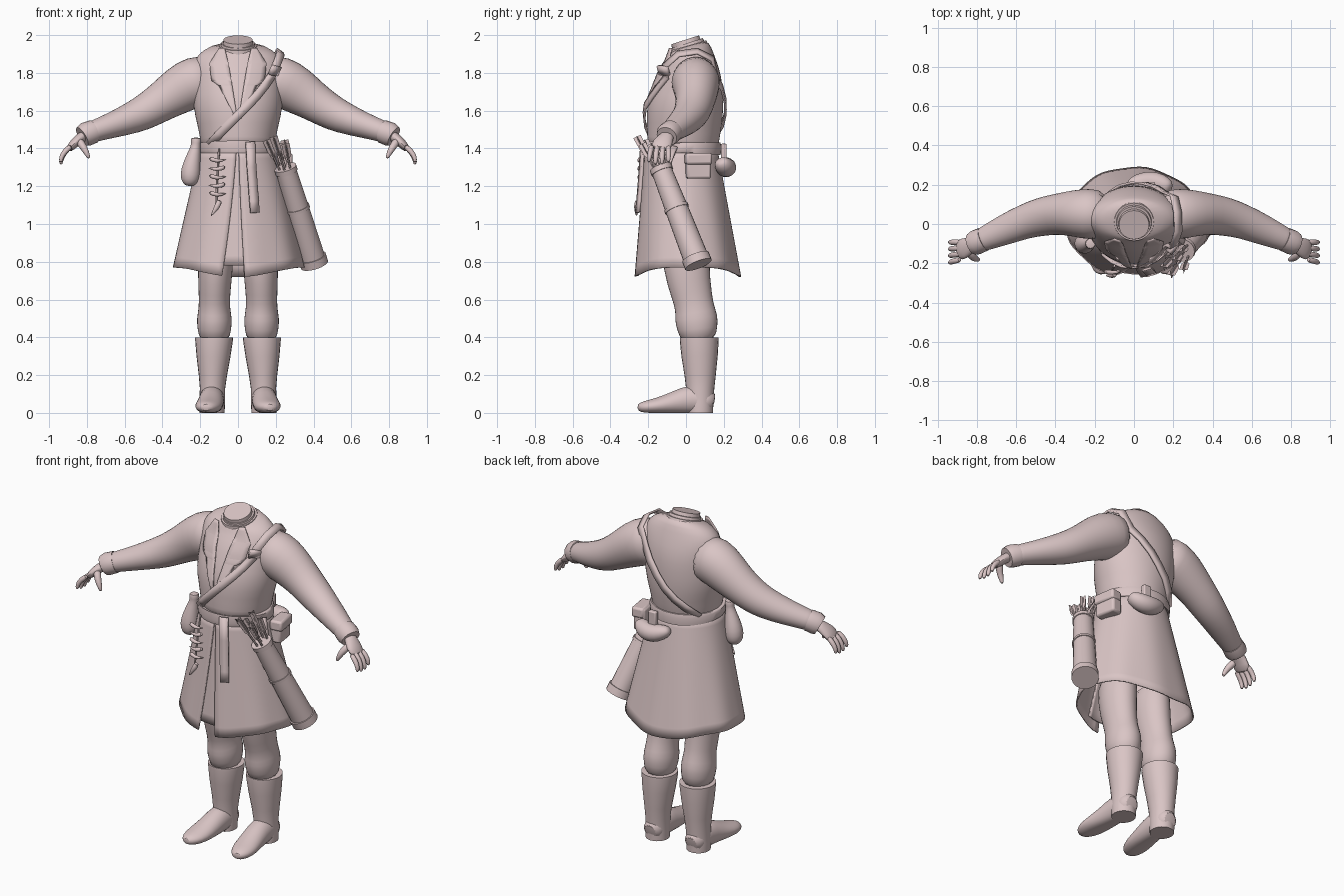
import bpy, bmesh, math
from mathutils import Vector as V

cube = bpy.data.objects.get("Cube")
if cube:
    bpy.data.objects.remove(cube, do_unlink=True)

clay = bpy.data.materials.new("dusty_pink")
clay.use_nodes = True
PINK = (0.70, 0.56, 0.56, 1)
clay.diffuse_color = PINK
clay.node_tree.nodes["Principled BSDF"].inputs["Base Color"].default_value = PINK
parts = []


def make(name, verts, faces, mirror=False, sub=0, thick=0):
    me = bpy.data.meshes.new(name)
    me.from_pydata([tuple(v) for v in verts], [], faces)
    bm = bmesh.new()
    bm.from_mesh(me)
    bmesh.ops.recalc_face_normals(bm, faces=bm.faces[:])
    bm.to_mesh(me)
    bm.free()
    me.materials.append(clay)
    ob = bpy.data.objects.new(name, me)
    bpy.context.scene.collection.objects.link(ob)
    if mirror:
        ob.modifiers.new("mirror", 'MIRROR')
    if thick:
        m = ob.modifiers.new("thickness", 'SOLIDIFY')
        m.thickness, m.offset = thick, 0
    if sub:
        m = ob.modifiers.new("smooth", 'SUBSURF')
        m.levels = m.render_levels = sub
    parts.append(ob)
    return ob


def tangent(pts, i):
    return (pts[min(i + 1, len(pts) - 1)] - pts[max(i - 1, 0)]).normalized()


def tube(name, pts, radii, ref=(1, 0, 0), segs=16, sub=0, mirror=False, floor=False):
    """Loft elliptical rings along a path; first radius lies along ref."""
    pts = [V(p) for p in pts]
    verts, faces = [], []
    for i, (p, r) in enumerate(zip(pts, radii)):
        a, b = r if isinstance(r, tuple) else (r, r)
        d = tangent(pts, i)
        u = V(ref)
        u = (u - d * u.dot(d)).normalized()
        w = d.cross(u)
        for k in range(segs):
            t = math.tau * k / segs
            verts.append(p + u * a * math.cos(t) + w * b * math.sin(t))
    if floor:
        for v in verts:
            v.z = max(v.z, 0)
    for i in range(len(pts) - 1):
        for k in range(segs):
            n = (k + 1) % segs
            faces.append((i * segs + k, i * segs + n, (i + 1) * segs + n, (i + 1) * segs + k))
    faces.append(tuple(range(segs))[::-1])
    faces.append(tuple(range(len(verts) - segs, len(verts))))
    return make(name, verts, faces, mirror, sub)


def grid(name, rows, **kw):
    n = len(rows[0])
    faces = [(i * n + k, i * n + k + 1, (i + 1) * n + k + 1, (i + 1) * n + k)
             for i in range(len(rows) - 1) for k in range(n - 1)]
    return make(name, [v for r in rows for v in r], faces, **kw)


def ribbon(name, pts, width, thick=0.012, centre=None):
    """Flat band along a path, facing away from a centre point."""
    pts, rows = [V(p) for p in pts], []
    for i, p in enumerate(pts):
        c = centre or (0, 0, p.z)
        side = tangent(pts, i).cross(p - V(c)).normalized() * width / 2
        rows.append([p - side, p + side])
    return grid(name, rows, thick=thick)


def box(name, loc, size, bevel=0.012, turn=0):
    bm = bmesh.new()
    bmesh.ops.create_cube(bm, size=1)
    verts = [V([c * s for c, s in zip(v.co, size)]) for v in bm.verts]
    faces = [tuple(v.index for v in f.verts) for f in bm.faces]
    bm.free()
    ob = make(name, verts, faces)
    ob.location, ob.rotation_euler.z = loc, turn
    m = ob.modifiers.new("bevel", 'BEVEL')
    m.width, m.segments = bevel, 2
    return ob


# Torso sections: z, centre y, half width, half depth
TORSO = [(1.36, -.025, .195, .19), (1.45, -.015, .2, .19), (1.52, -.01, .215, .2),
         (1.62, -.005, .24, .205), (1.72, .015, .235, .185), (1.8, .025, .235, .165),
         (1.87, .03, .235, .13), (1.92, .025, .19, .11), (1.95, .015, .11, .1)]


def surf(x, z, side=-1, gap=.012):
    for lo, hi in zip(TORSO, TORSO[1:]):
        if z <= hi[0]:
            t = (z - lo[0]) / (hi[0] - lo[0])
            cy, rx, ry = [a + (b - a) * t for a, b in zip(lo[1:], hi[1:])]
            break
    y = ry * math.sqrt(max(0, 1 - (x / rx) ** 2))
    return V((x, cy + side * (y + gap), z))


def torso():
    tube("coat_torso", [(0, s[1], s[0]) for s in TORSO], [s[2:] for s in TORSO], segs=28, sub=1)


torso()

# Neck and standing collar, tilted forward
tube("neck", [(0, .03, 1.86), (0, .003, 1.95), (0, -.005, 1.975)], [.085, .08, .077], segs=28)
tube("collar", [(0, .035, 1.86), (0, .02, 1.91), (0, .01, 1.945)], [.115, .108, .1], segs=28)
tube("collar_band", [(0, .012, 1.935), (0, .005, 1.957)], [.092, .088], segs=28)

# Lapels: rows of z, outer x, inner x
LAPEL = [(1.93, .1, .07), (1.85, .15, .05), (1.76, .14, .035), (1.73, .1, .03), (1.56, .012, .003)]
rows = []
for a, b in zip(LAPEL, LAPEL[1:]):
    for s in range(5):
        z, xo, xi = [p + (q - p) * s / 4 for p, q in zip(a, b)]
        rows.append([surf(xo + (xi - xo) * k / 4, z) for k in range(5)])
grid("lapels", rows, thick=.008, mirror=True)


# Flared skirt of the coat, split at the front
def skirt(name, start, end, scale, hem, cols=64):
    rows = []
    for i in range(13):
        t = i / 12
        row = []
        for k in range(cols + 1):
            a0, a1 = start * (.15 + .85 * t), end * (.15 + .85 * t)
            a = a0 + (math.tau * (scale == 1) + a1 - a0) * k / cols
            c = math.cos(a)
            rip = 1 + .012 * t * math.sin(9 * a)
            rx, ry = (.197 + .148 * t) * scale * rip, (.187 + .09 * t) * scale * rip
            z = 1.4 - t * (1.4 - hem + .05 * c ** 4 * (scale == 1))
            row.append((rx * math.sin(a), -.025 + .035 * t - ry * c, z))
        rows.append(row)
    grid(name, rows, thick=.008)


skirt("coat_skirt", .1, -.25, 1, .77)
skirt("coat_underlap", .4, -.5, .95, .78, 12)

# Sleeves, cuffs and hands
tube("sleeves", [(.13, .05, 1.77), (.23, .05, 1.755), (.31, .055, 1.71), (.4, .05, 1.65),
                 (.48, .035, 1.6), (.55, .015, 1.565), (.66, -.03, 1.525), (.76, -.075, 1.492),
                 (.81, -.095, 1.475)],
     [(.12, .13), (.135, .14), (.12, .13), (.105, .107), (.1, .097), (.09, .088),
      (.08, .07), (.062, .058), (.058, .054)], ref=(0, 1, 0), sub=1, mirror=True)
tube("cuffs", [(.765, -.077, 1.49), (.805, -.094, 1.475), (.825, -.102, 1.463)],
     [.062, .064, .056], ref=(0, 1, 0), mirror=True)
tube("palms", [(.8, -.09, 1.478), (.835, -.107, 1.455), (.865, -.125, 1.43), (.9, -.137, 1.39)],
     [(.036, .03), (.042, .028), (.057, .026), (.055, .02)],
     ref=(0, 1, 0), segs=12, sub=1, mirror=True)
for i, finger in enumerate(("little", "ring", "middle", "index")):
    y = -.093 - .029 * i
    reach = (0, .012, .012, 0)[i]
    tube(finger + "_fingers", [(.88, y, 1.415), (.918, y - .003 * i, 1.385),
                               (.938, y - .005 * i, 1.35 - reach), (.937, y - .006 * i, 1.325 - reach)],
         [.016, .016, .014, .008], ref=(0, 1, 0), segs=8, sub=1, mirror=True)
tube("thumbs", [(.845, -.14, 1.445), (.82, -.17, 1.41), (.8, -.18, 1.375), (.788, -.182, 1.345)],
     [.026, .021, .016, .008], ref=(0, 1, 0), segs=8, sub=1, mirror=True)

# Legs, boots and feet
tube("legs", [(.115, 0, .95), (.12, 0, .76), (.125, .03, .63), (.125, .045, .56), (.125, .055, .5),
              (.125, .06, .45), (.125, .068, .37)],
     [(.1, .135), (.095, .125), (.085, .11), (.083, .103), (.096, .117), (.092, .11), (.08, .09)],
     sub=1, mirror=True)
tube("boot_shafts", [(.127, .07, .4), (.127, .07, .385), (.13, .072, .3), (.133, .075, .2),
                     (.135, .075, .13), (.137, .075, .05), (.137, .075, 0)],
     [(.1, .103), (.1, .103), (.09, .096), (.075, .083), (.067, .075), (.068, .07), (.066, .068)],
     segs=24, mirror=True)
tube("boot_feet", [(.137, .15, .05), (.137, .12, .06), (.138, .03, .075), (.145, -.07, .05),
                   (.157, -.16, .035), (.167, -.225, .03), (.17, -.258, .028)],
     [(.04, .05), (.064, .065), (.068, .085), (.07, .06), (.075, .042), (.056, .033), (.022, .018)],
     sub=1, mirror=True, floor=True)

# Belt with buckle and hanging end
tube("belt", [(0, -.022, 1.375), (0, -.022, 1.382), (0, -.018, 1.425), (0, -.018, 1.432)],
     [(.206, .2), (.212, .206), (.212, .206), (.205, .2)], segs=40)
ribbon("belt_end", [(.065, -.23, 1.435), (.072, -.236, 1.3), (.085, -.25, 1.12), (.09, -.257, 1.06)], .05)

# Shoulder strap around chest and back, with buckle
front = [surf(x, z) for x, z in ((-.15, 1.42), (-.1, 1.475), (-.05, 1.525), (0, 1.575),
                                 (.05, 1.625), (.1, 1.68), (.14, 1.73), (.175, 1.78))]
over = [V((.2, -.115, 1.835)), V((.225, -.04, 1.9)), V((.222, .06, 1.915)), V((.205, .14, 1.875))]
back = [surf(x, z, 1) for x, z in ((.16, 1.78), (.11, 1.72), (.05, 1.65), (0, 1.59),
                                   (-.06, 1.53), (-.11, 1.48), (-.16, 1.42))]
ribbon("shoulder_strap", front + over + back, .045, centre=(0, .02, 1.6))
ribbon("strap_buckle", [front[-1] + V((.01, -.01, .01)), over[0] + V((.005, -.01, 0))],
       .065, .02, (0, .02, 1.6))

# Quiver with bands, arrows and a belt loop
TOP, END = V((.25, -.135, 1.3)), V((.4, .06, .8))


def along(t):
    return TOP.lerp(END, t)


tube("quiver", [along(t) for t in (0, .5, 1)], [.054, .062, .068], segs=24)
for name, t, w, r in (("rim", 0, .05, .06), ("middle_band", .42, .03, .066), ("foot", .95, .08, .075)):
    tube("quiver_" + name, [along(t), along(t + w)], [r, r], segs=24)
ribbon("quiver_loop", [(.215, -.06, 1.41), (.25, -.09, 1.33), (.275, -.08, 1.2)], .03)
for i in range(7):
    a = math.tau * i / 7
    off = V((math.cos(a), math.sin(a), 0)) * (.032 if i else 0)
    up = (TOP - END).normalized()
    base = along(.1) + off
    tip = TOP + off * 1.9 + up * (.13 + .02 * (i % 3))
    tube("arrow_shaft", [base, tip], [.006, .006], segs=6)
    for ref in ((1, 0, 0), (0, 1, 0)):
        tube("arrow_feather", [base.lerp(tip, t) for t in (.55, .7, 1.05)],
             [(.004, .002), (.02, .002), (.022, .002)], ref=ref, segs=4)

# Drawstring bag on the right hip
tube("hip_bag", [(-.222, -.1, 1.46), (-.222, -.1, 1.43), (-.228, -.1, 1.39), (-.245, -.1, 1.32),
                 (-.253, -.1, 1.26), (-.255, -.1, 1.215), (-.256, -.1, 1.2)],
     [.035, .022, .03, .047, .056, .042, .015], sub=1)

# Boxy pouch on the left hip and rounded bag at the back
box("side_pouch", (.236, .065, 1.305), (.07, .13, .13), turn=.15)
box("side_pouch_flap", (.243, .065, 1.345), (.075, .14, .06), turn=.15)
tube("back_bag", [(-.03, .195, 1.335), (-.01, .2, 1.325), (.04, .212, 1.305), (.09, .215, 1.295),
                  (.14, .205, 1.305), (.175, .185, 1.325), (.185, .18, 1.335)],
     [(.02, .015), (.04, .035), (.052, .05), (.056, .054), (.052, .05), (.04, .035), (.02, .015)],
     ref=(0, 1, 0), sub=1)
box("back_bag_loop", (.08, .2, 1.375), (.05, .03, .1), .006)

# Hanging charm of curved teeth
tube("charm_cord", [(-.1, -.215, 1.4), (-.11, -.232, 1.25), (-.115, -.25, 1.1)], [.006] * 3, segs=6)
for i in range(5):
    z, s = 1.33 - .045 * i, (-1) ** i
    tube("charm_tooth", [(-.11 - .045 * s, -.24, z + .02), (-.11, -.25, z), (-.11 + .05 * s, -.24, z + .012)],
         [.014, .013, .002], ref=(0, 1, 0), segs=8, sub=1)
tube("charm_fang", [(-.095, -.255, 1.13), (-.11, -.262, 1.09), (-.145, -.262, 1.04)],
     [.016, .018, .003], ref=(0, 1, 0), segs=8, sub=1)

# Smooth shading with crisp edges
bpy.ops.object.select_all(action='DESELECT')
for ob in parts:
    ob.select_set(True)
bpy.context.view_layer.objects.active = parts[0]
bpy.ops.object.shade_smooth_by_angle(angle=math.radians(50))
